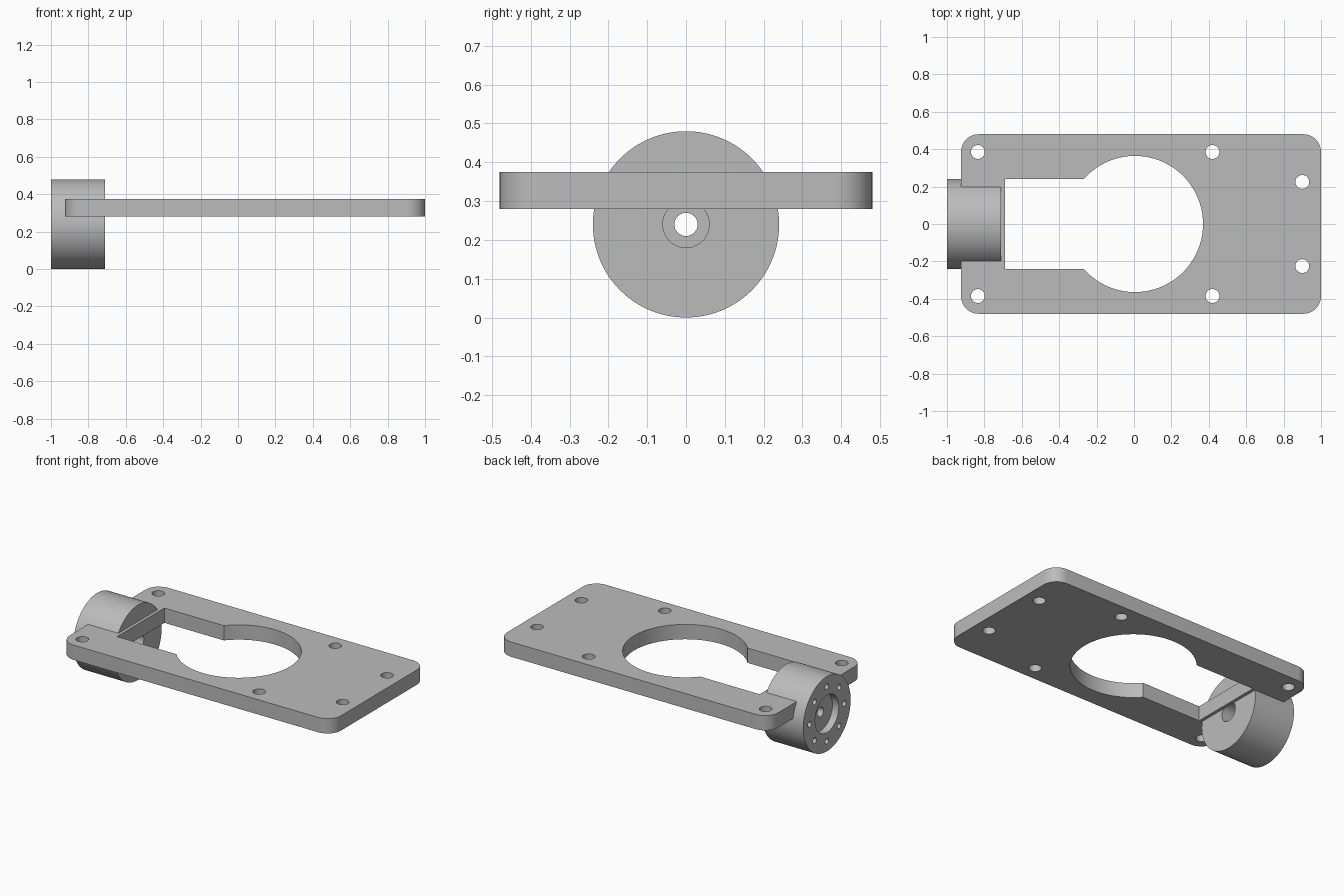
import bpy
import bmesh
from math import cos, sin, pi, radians
from mathutils import Matrix, Vector

if "Cube" in bpy.data.objects:
    bpy.data.objects.remove(bpy.data.objects["Cube"])

PLATE_LOW, PLATE_HIGH = 0.28, 0.375
HUB_Z = 0.24

grey = bpy.data.materials.new("plain_grey")
grey.use_nodes = True
COLOUR = (0.5, 0.5, 0.5, 1)
grey.diffuse_color = COLOUR
grey.node_tree.nodes["Principled BSDF"].inputs["Base Color"].default_value = COLOUR


def add_object(name, bm):
    bmesh.ops.recalc_face_normals(bm, faces=bm.faces)
    mesh = bpy.data.meshes.new(name)
    bm.to_mesh(mesh)
    bm.free()
    obj = bpy.data.objects.new(name, mesh)
    mesh.materials.append(grey)
    bpy.context.collection.objects.link(obj)
    return obj


def cylinder(name, start, end, radius, sides=48):
    start, end = Vector(start), Vector(end)
    axis = end - start
    turn = axis.to_track_quat("Z", "Y").to_matrix().to_4x4()
    bm = bmesh.new()
    bmesh.ops.create_cone(bm, cap_ends=True, segments=sides, radius1=radius,
                          radius2=radius, depth=axis.length,
                          matrix=Matrix.Translation((start + end) / 2) @ turn)
    return add_object(name, bm)


def box(name, low, high):
    low, high = Vector(low), Vector(high)
    bm = bmesh.new()
    bmesh.ops.create_cube(bm, size=1, matrix=Matrix.Translation((low + high) / 2)
                          @ Matrix.Diagonal((*(high - low), 1)))
    return add_object(name, bm)


def combine(target, tool, operation="DIFFERENCE"):
    """Apply a boolean and discard the tool object."""
    mod = target.modifiers.new("boolean", "BOOLEAN")
    mod.operation, mod.solver, mod.object = operation, "EXACT", tool
    bpy.context.view_layer.objects.active = target
    bpy.ops.object.modifier_apply(modifier=mod.name)
    bpy.data.objects.remove(tool)


def bore(target, start, end, radius, sides=32):
    combine(target, cylinder("cutter", start, end, radius, sides))


# Flat plate with rounded vertical corners
plate = box("mounting_plate", (-0.925, -0.48, PLATE_LOW), (1, 0.48, PLATE_HIGH))
bm = bmesh.new()
bm.from_mesh(plate.data)
upright = [e for e in bm.edges
           if abs(e.verts[0].co.z - e.verts[1].co.z) > 0.01]
bmesh.ops.bevel(bm, geom=upright, offset=0.095, segments=12, profile=0.5,
                affect="EDGES")
bm.to_mesh(plate.data)
bm.free()

# Keyhole opening: round window and the slot leading to the hub
bore(plate, (0.005, 0, 0), (0.005, 0, 0.6), 0.364, 128)
combine(plate, box("cutter", (-0.69, -0.24, 0), (0, 0.24, 0.6)))

# Screw holes, mirrored front to back
for x, y in ((-0.835, 0.385), (0.42, 0.385), (0.9, 0.225)):
    for side in (-1, 1):
        bore(plate, (x, side * y, 0), (x, side * y, 0.6), 0.037)

# Round hub joined to the end of the plate
hub = cylinder("hub", (-1, 0, HUB_Z), (-0.71, 0, HUB_Z), 0.24, 128)
combine(plate, hub, "UNION")

# Hub bores: outer recess, through hole, inner counterbore
bore(plate, (-1.1, 0, HUB_Z), (-0.955, 0, HUB_Z), 0.12, 64)
bore(plate, (-1.1, 0, HUB_Z), (-0.6, 0, HUB_Z), 0.03)
bore(plate, (-0.81, 0, HUB_Z), (-0.71, 0, HUB_Z), 0.06, 48)

# Ring of small blind holes on the outer hub face
for i in range(8):
    y, z = 0.175 * cos(i * pi / 4), HUB_Z + 0.175 * sin(i * pi / 4)
    bore(plate, (-1.1, y, z), (-0.88, y, z), 0.018, 24)

plate.name = "plate_with_hub"
bpy.ops.object.select_all(action="DESELECT")
plate.select_set(True)
bpy.context.view_layer.objects.active = plate
bpy.ops.object.shade_smooth_by_angle(angle=radians(30))
